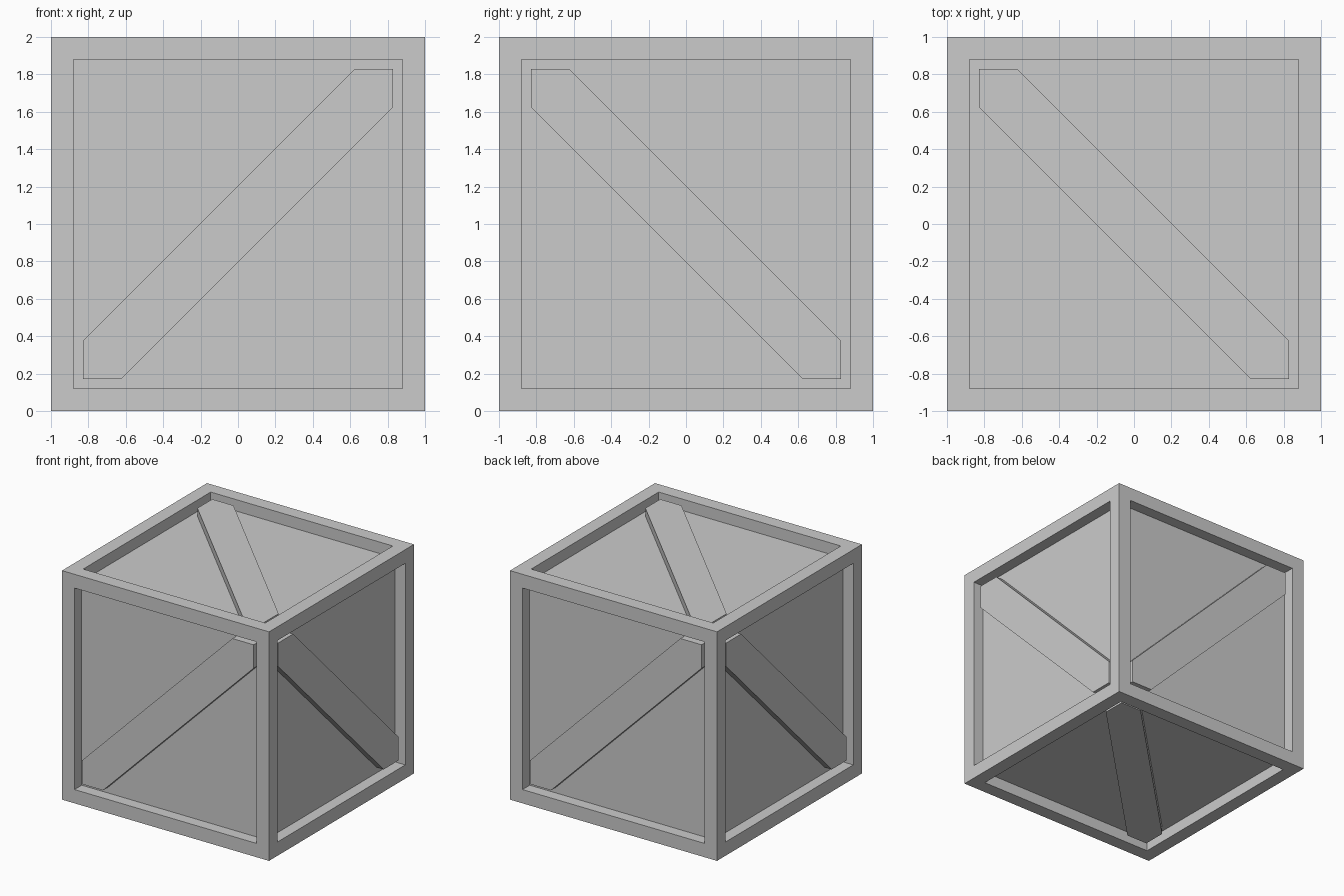
import bpy, bmesh
from mathutils import Vector

if "Cube" in bpy.data.objects:
    bpy.data.objects.remove(bpy.data.objects["Cube"])

HALF = 1.0        # half the crate size
RIM = 0.17        # frame width
PANEL = 0.10      # panel recess depth
BRACE = 0.03      # brace recess depth
OFF = 0.205       # brace edge offset from the diagonal
CENTRE = Vector((0, 0, HALF))


def add_object(name, bm):
    bmesh.ops.recalc_face_normals(bm, faces=bm.faces)
    mesh = bpy.data.meshes.new(name)
    bm.to_mesh(mesh)
    bm.free()
    obj = bpy.data.objects.new(name, mesh)
    bpy.context.collection.objects.link(obj)
    return obj


# Crate body: cube with each side inset to a frame and a sunken panel
bm = bmesh.new()
bmesh.ops.create_cube(bm, size=2 * HALF)
sides = list(bm.faces)
bmesh.ops.inset_individual(bm, faces=sides, thickness=RIM)
for face in sides:
    normal = face.normal.copy()
    panel = bmesh.ops.extrude_discrete_faces(bm, faces=[face])["faces"][0]
    bmesh.ops.translate(bm, verts=panel.verts, vec=-normal * PANEL)
bmesh.ops.translate(bm, verts=bm.verts, vec=CENTRE)
add_object("crate_body", bm)


# Diagonal brace: six-sided board fitted into the frame corners
def brace(name, u, v, slope):
    u, v = Vector(u), Vector(v)
    n = u.cross(v)
    a = HALF - RIM
    b = a - OFF
    outline = [(-a, -a), (-b, -a), (a, b), (a, a), (b, a), (-a, -b)]
    bm = bmesh.new()
    verts = [bm.verts.new(CENTRE + u * p + v * q * slope + n * (HALF - PANEL))
             for p, q in outline]
    base = bm.faces.new(verts)
    new = bmesh.ops.extrude_face_region(bm, geom=[base], use_keep_orig=True)["geom"]
    top = [g for g in new if isinstance(g, bmesh.types.BMVert)]
    bmesh.ops.translate(bm, verts=top, vec=n * (PANEL - BRACE))
    add_object(name, bm)


brace("front_brace", (1, 0, 0), (0, 0, 1), 1)
brace("back_brace", (-1, 0, 0), (0, 0, 1), 1)
brace("right_brace", (0, 1, 0), (0, 0, 1), -1)
brace("left_brace", (0, -1, 0), (0, 0, 1), -1)
brace("top_brace", (1, 0, 0), (0, 1, 0), -1)
brace("bottom_brace", (1, 0, 0), (0, -1, 0), -1)
